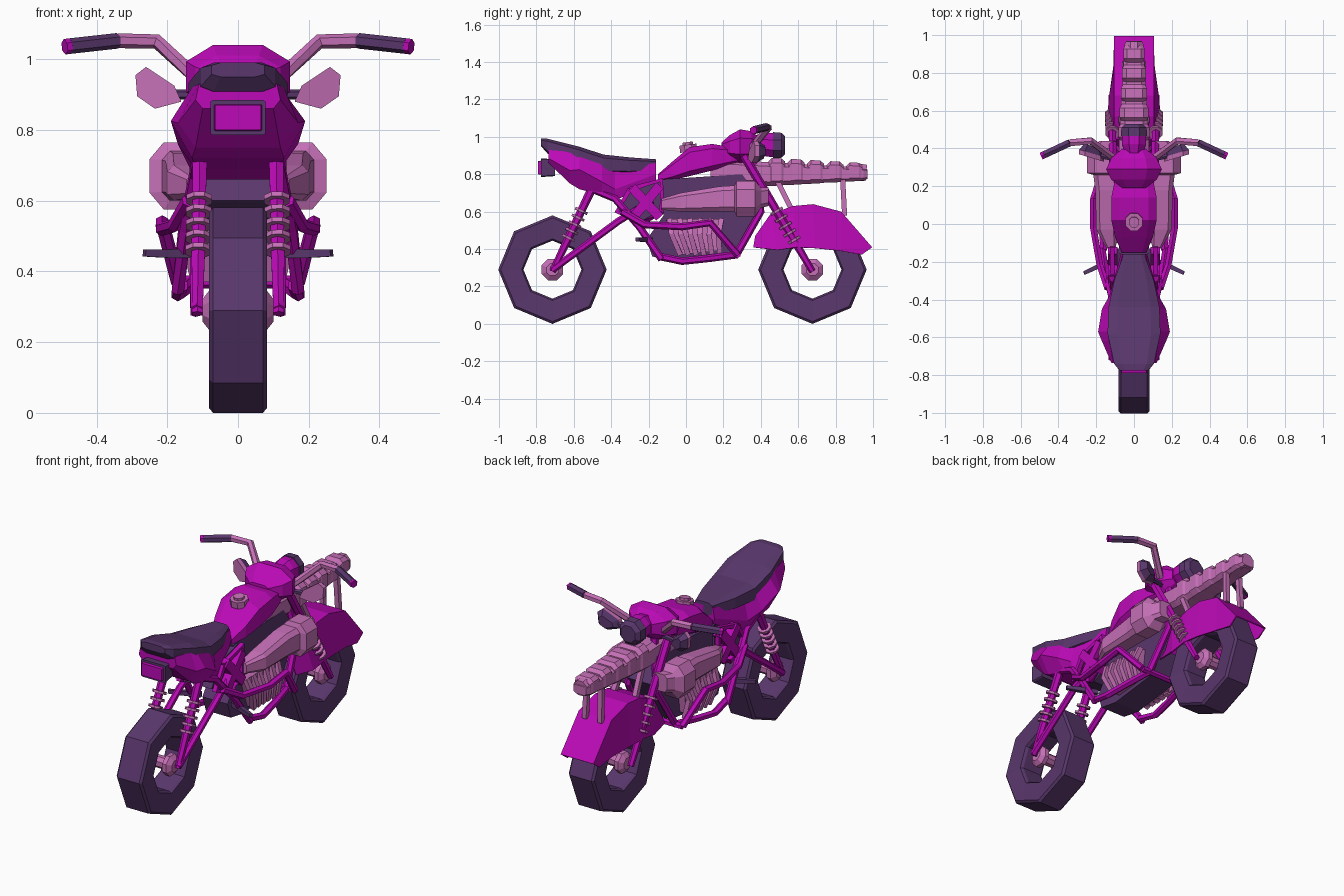
import bpy, bmesh, math
from mathutils import Vector

if "Cube" in bpy.data.objects:
    bpy.data.objects.remove(bpy.data.objects["Cube"])


def material(name, col):
    m = bpy.data.materials.new(name)
    m.diffuse_color = (*col, 1)
    m.use_nodes = True
    m.node_tree.nodes["Principled BSDF"].inputs["Base Color"].default_value = m.diffuse_color
    return m


MAG = material("magenta", (0.50, 0.003, 0.47))
DARK = material("dark_purple", (0.10, 0.038, 0.15))
PINK = material("pink", (0.56, 0.16, 0.47))


def loft(name, rings, mat, mirror=False, closed=True, cap=True, loop=False):
    """Skin a list of equal-length point rings."""
    bm = bmesh.new()
    vs = [[bm.verts.new(p) for p in r] for r in rings]
    n = len(rings[0])
    pairs = list(zip(vs, vs[1:])) + ([(vs[-1], vs[0])] if loop else [])
    for a, b in pairs:
        for i in range(n if closed else n - 1):
            j = (i + 1) % n
            bm.faces.new((a[i], a[j], b[j], b[i]))
    if cap and closed and not loop:
        bm.faces.new(vs[0])
        bm.faces.new(vs[-1])
    bmesh.ops.recalc_face_normals(bm, faces=bm.faces)
    me = bpy.data.meshes.new(name)
    bm.to_mesh(me)
    bm.free()
    me.materials.append(mat)
    ob = bpy.data.objects.new(name, me)
    bpy.context.collection.objects.link(ob)
    if mirror:
        ob.modifiers.new("mirror", 'MIRROR').use_mirror_merge = False
    return ob


def section(y, hw, z0, z1, cx=0.0, c=0.35):
    """Eight-sided section across the y axis."""
    h, m = (z1 - z0) / 2, (z0 + z1) / 2
    a, b = hw * (1 - c), h * (1 - c)
    pts = [(hw, -b), (hw, b), (a, h), (-a, h), (-hw, b), (-hw, -b), (-a, -h), (a, -h)]
    return [(cx + x, y, m + z) for x, z in pts]


def body(name, rows, mat, mirror=False):
    return loft(name, [section(*r) for r in rows], mat, mirror)


def tube(name, pts, rad, mat, mirror=False, n=6):
    pts = [Vector(p) for p in pts]
    rads = rad if isinstance(rad, (list, tuple)) else [rad] * len(pts)
    rings = []
    for i, p in enumerate(pts):
        d = Vector()
        if i:
            d += (p - pts[i - 1]).normalized()
        if i < len(pts) - 1:
            d += (pts[i + 1] - p).normalized()
        d.normalize()
        ref = Vector((0, 0, 1)) if abs(d.z) < 0.8 else Vector((0, 1, 0))
        u = d.cross(ref).normalized()
        v = d.cross(u)
        rings.append([p + rads[i] * (u * math.cos(t) + v * math.sin(t))
                      for t in [math.tau * (k + .5) / n for k in range(n)]])
    return loft(name, rings, mat, mirror)


def plate(name, outline, x0, x1, mat, mirror=False):
    """Side outline (y, z) extruded across x."""
    return loft(name, [[(x, y, z) for y, z in outline] for x in (x0, x1)], mat, mirror)


# Octagonal wheels and hubs
TYRE = [(-.07, .29), (.07, .29), (.082, .277), (.075, .165), (.06, .155), (-.06, .155), (-.075, .165), (-.082, .277)]
for tag, cy in (("seat_end", -.714), ("bar_end", .676)):
    rings = [[(x, cy + r * math.cos(a), .29 + r * math.sin(a)) for x, r in TYRE]
             for a in [math.tau * k / 8 for k in range(8)]]
    loft(tag + "_tyre", rings, DARK, loop=True)
    tube(tag + "_hub", [(x, cy, .29) for x in (-.10, -.08, -.055, -.05, .05, .055, .08, .10)],
         [.035, .062, .062, .035, .035, .062, .062, .035], PINK, n=8)


# Suspension legs with stacked spring discs
def leg(name, a, b, s0, s1):
    a, b = Vector(a), Vector(b)
    tube(name, [a, a.lerp(b, s0), a.lerp(b, s1), b], [.017, .022, .022, .024], MAG, True)
    d = (b - a).normalized() * .007
    for k in range(5):
        p = a.lerp(b, s0 + (s1 - s0) * k / 4)
        tube(f"{name}_spring_{k}", [p - d, p + d], .039, PINK, True, 8)


leg("rear_shock", (.115, -.714, .28), (.108, -.50, .73), .40, .72)
leg("fork", (.12, .676, .28), (.11, .31, .90), .27, .52)

# Frame tubes
tube("swingarm", [(.118, -.714, .29), (.12, -.36, .55), (.10, -.18, .66)], .019, MAG, True)
tube("rear_rail", [(.11, -.50, .72), (.12, -.38, .67), (.15, -.25, .52), (.17, -.13, .345)], .02, MAG, True)
tube("cradle_tube", [(.16, -.14, .36), (.17, -.02, .335), (.15, .12, .35), (.12, .275, .37)], .02, MAG, True)
tube("side_guard", [(.14, -.34, .60), (.18, -.22, .53), (.215, -.02, .52), (.215, .13, .54), (.17, .275, .37)], .02, MAG, True)
tube("down_tube", [(.12, .27, .37), (.09, .40, .60), (.05, .36, .88)], .02, MAG, True)
tube("cradle_cross_tube", [(-.17, .275, .37), (.17, .275, .37)], .018, MAG)

# Crossed side panel
P = [(-.30, .72), (-.13, .77), (-.13, .60), (-.23, .54), (-.37, .60)]
plate("side_panel_backing", P, -.09, .09, DARK)
for k, (a, b) in enumerate((((-.29, .73), (-.14, .57)), ((-.14, .74), (-.29, .56)))):
    tube(f"panel_cross_{k}", [(.112, *a), (.112, *b)], .036, MAG, True, 4)
tube("panel_rim", [(.115, *p) for p in P + P[:1]], .018, MAG, True, 4)

# Engine block, finned cylinder and foot pegs
plate("engine_block", [(-.16, .77), (.30, .80), (.42, .64), (.26, .38), (-.06, .34), (-.18, .36), (-.21, .45), (-.12, .58)],
      -.08, .08, DARK)
plate("engine_cylinder", [(-.10, .56), (.19, .56), (.17, .39), (-.03, .37)], -.12, .12, PINK)
for k in range(6):
    t = k / 5
    top, bot = -.09 + .28 * t, -.03 + .21 * t
    tube(f"engine_fin_{k}", [(.115, top, .56), (.145, (top * .6 + bot * .4) - .012, .48), (.12, bot, .37)], .019, PINK, True, 4)
tube("foot_peg", [(.10, -.19, .45), (.18, -.22, .45), (.265, -.26, .452)], [.018, .018, .014], DARK, True, 4)

# Side intake pods
body("side_pod", [(-.13, .025, .61, .67, .12), (-.03, .055, .60, .70, .145), (.18, .06, .60, .735, .145),
                  (.26, .065, .60, .74, .15), (.27, .08, .575, .765, .17, .5), (.37, .08, .575, .765, .17, .5),
                  (.40, .05, .62, .73, .16), (.44, .045, .63, .73, .14)], PINK, True)

# Tail (shoulder outline: lower edge, widest line, upper edge), seat and tail light
tail = [(-.735, .10, .86, .12, .885, .11, .93), (-.62, .12, .75, .17, .82, .13, .92), (-.57, .13, .72, .19, .825, .135, .90),
        (-.45, .12, .69, .17, .76, .13, .86), (-.38, .12, .66, .13, .72, .11, .83), (-.16, .06, .76, .07, .80, .06, .86)]
loft("tail_body", [[(a, y, za), (b, y, zb), (c, y, zc), (-c, y, zc), (-b, y, zb), (-a, y, za)]
                   for y, a, za, b, zb, c, zc in tail], MAG)
body("seat", [(-.775, .075, .95, .99), (-.74, .105, .91, .99), (-.58, .14, .85, .95), (-.44, .135, .80, .905),
              (-.30, .105, .80, .89), (-.16, .055, .81, .88)], DARK)
body("tail_light_case", [(-.775, .078, .785, .885, 0, .1), (-.70, .07, .79, .88, 0, .1)], DARK)
body("tail_light_lens", [(-.79, .065, .80, .87, 0, .05), (-.76, .07, .795, .875, 0, .05)], MAG)

# Fuel tank and cap
body("fuel_tank", [(-.15, .065, .76, .80), (-.07, .10, .77, .87), (.02, .12, .79, .945), (.14, .12, .82, .962),
                   (.24, .10, .85, .945), (.31, .07, .87, .92)], MAG)
tube("tank_cap", [(0, .015, .92), (0, .01, .958), (0, .01, .958), (0, .008, .972)], [.05, .05, .03, .03], PINK, n=8)

# Bar shroud and headlamp
body("bar_shroud", [(.19, .06, .91, .97), (.235, .12, .88, 1.01, 0, .5), (.29, .147, .86, 1.04, 0, .52), (.35, .12, .87, 1.03, 0, .5),
                    (.40, .06, .91, .99)], MAG)
tube("headlamp_shell", [(0, .36, .96), (0, .42, .96), (0, .47, .955)], [.05, .068, .07], MAG, n=8)
tube("headlamp_rim", [(0, .465, .955), (0, .51, .955), (0, .53, .955)], [.076, .072, .05], DARK, n=8)

# Handlebars, grips and turn lamps
tube("handlebar", [(.06, .31, .90), (.12, .36, .95), (.23, .44, 1.05), (.34, .43, 1.052)], .021, PINK, True)
tube("grip", [(.34, .43, 1.052), (.475, .367, 1.037)], .022, DARK, True)
tube("grip_end", [(.475, .367, 1.037), (.49, .36, 1.035)], .022, MAG, True)
hexa = [(.16, .88), (.235, .86), (.285, .895), (.29, .955), (.26, .978), (.18, .925)]
loft("turn_lamp", [[(x, .33 + (x - .16) * .3, z) for x, z in hexa],
                   [(x, .355 + (x - .16) * .3, z) for x, z in hexa]], PINK, True)
loft("turn_lamp_back", [[(x, .355 + (x - .16) * .3, z) for x, z in hexa],
                        [(.22 + (x - .22) * .6, .40 + (x - .16) * .2, .92 + (z - .92) * .6) for x, z in hexa]], DARK, True)
tube("turn_lamp_arm", [(.08, .34, .90), (.18, .36, .90)], .014, DARK, True)

# Silencer above the wheel, with heat-shield segments stepped on top
body("silencer_core", [(.13, .07, .77, .86), (.22, .08, .755, .875), (.44, .08, .737, .865), (.95, .05, .767, .835),
                       (.97, .04, .775, .825)], PINK)
for k in range(5):
    y, s = .44 + .104 * k, 1 - .08 * k
    z0, z1 = .737 + .006 * k, .888 - .006 * k
    body(f"silencer_shield_{k}", [(y, .07 * s, z0, z1 - .02), (y + .02, .083 * s, z0, z1),
                                  (y + .07, .083 * s, z0 + .003, z1 - .003), (y + .09, .07 * s, z0 + .006, z1 - .02)], PINK)
tube("silencer_tip", [(0, .93, .81), (0, .965, .808)], [.05, .046], PINK, n=8)
tube("silencer_stay", [(.045, .838, .77), (.05, .848, .58)], .019, PINK, True, 4)
tube("silencer_brace", [(.06, .49, .76), (.07, .57, .60)], .019, PINK, True, 4)

# Mudguard: flat-topped arch with flared skirts
guard = [((.37, .47), (.36, .41), .09, .12), ((.45, .585), (.49, .395), .105, .14), ((.57, .63), (.59, .41), .105, .14),
         ((.68, .64), (.69, .405), .105, .13), ((.83, .60), (.83, .39), .105, .11), ((.995, .41), (.94, .37), .105, .105)]
ob = loft("mudguard", [[(-wl, *lo), (-wt, *hi), (wt, *hi), (wl, *lo)] for hi, lo, wt, wl in guard], MAG, closed=False)
ob.modifiers.new("thickness", 'SOLIDIFY').thickness = .008
